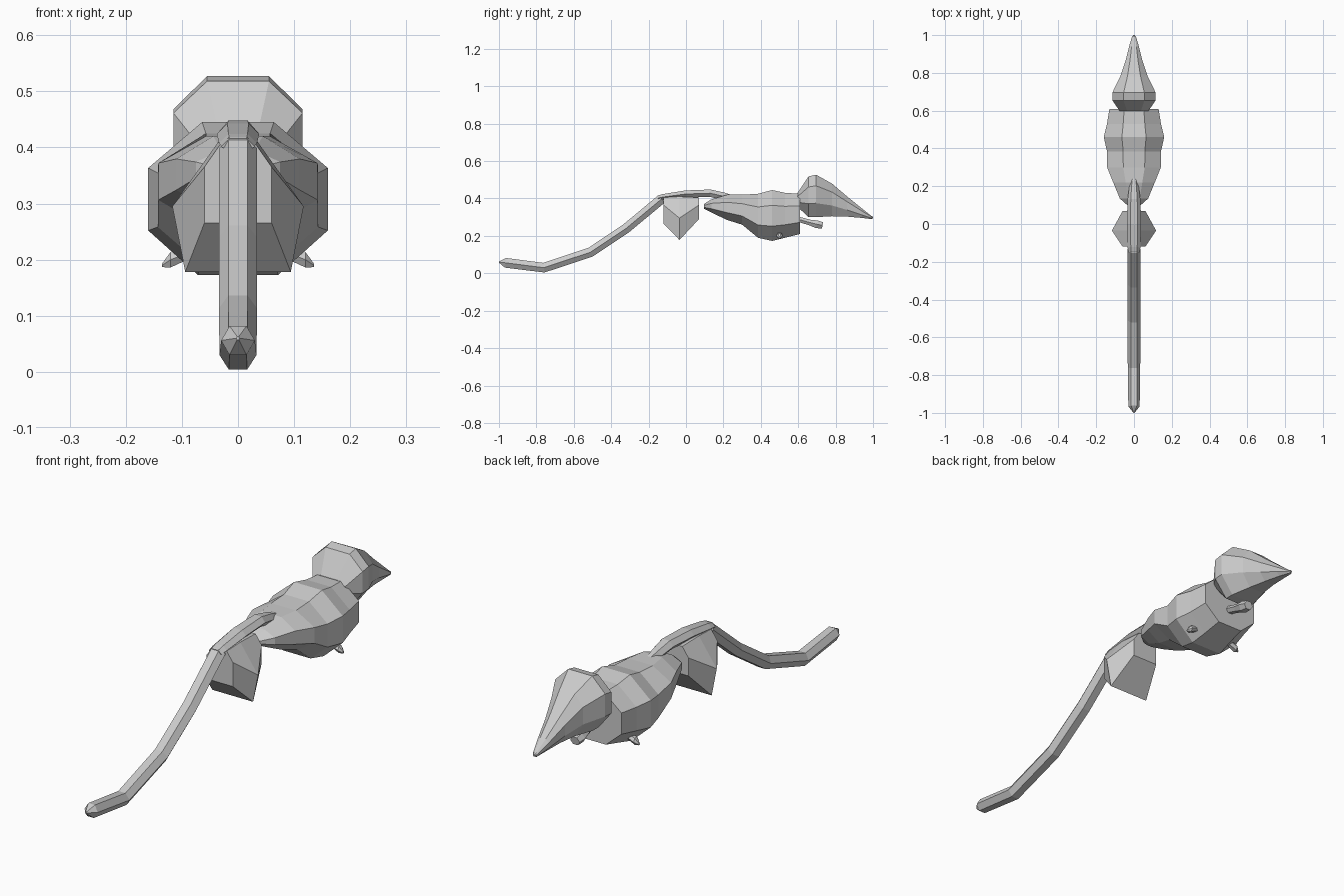
import bpy
import bmesh
from math import cos, sin, pi
from mathutils import Vector

if "Cube" in bpy.data.objects:
    bpy.data.objects.remove(bpy.data.objects["Cube"], do_unlink=True)

GREY = (0.6, 0.6, 0.6, 1)
grey = bpy.data.materials.new("plain grey")
grey.use_nodes = True
grey.diffuse_color = GREY
grey.node_tree.nodes["Principled BSDF"].inputs["Base Color"].default_value = GREY


def loft(name, rings):
    """Skin a list of equal-sized point rings and cap both ends."""
    bm = bmesh.new()
    loops = [[bm.verts.new(p) for p in ring] for ring in rings]
    n = len(loops[0])
    for a, b in zip(loops, loops[1:]):
        for i in range(n):
            j = (i + 1) % n
            bm.faces.new((a[i], a[j], b[j], b[i]))
    bm.faces.new(loops[0])
    bm.faces.new(loops[-1])
    bmesh.ops.recalc_face_normals(bm, faces=bm.faces)
    mesh = bpy.data.meshes.new(name)
    bm.to_mesh(mesh)
    bm.free()
    mesh.materials.append(grey)
    obj = bpy.data.objects.new(name, mesh)
    bpy.context.collection.objects.link(obj)
    return obj


def mirrored(y, half):
    """Close a half outline of (x, z) points, top to bottom, across x = 0."""
    return [(x, y, z) for x, z in half] + [(-x, y, z) for x, z in reversed(half)]


def octagon(y, w, low, high, top, upper, lower, bottom):
    h = high - low
    return mirrored(y, [(w * top, high), (w, low + h * upper),
                        (w, low + h * lower), (w * bottom, low)])


def tube(name, path):
    """Six-sided tube along (y, z, half width, half thickness) points."""
    rings = []
    for i, (y, z, w, t) in enumerate(path):
        a, b = path[max(i - 1, 0)], path[min(i + 1, len(path) - 1)]
        d = Vector((0, b[0] - a[0], b[1] - a[1])).normalized()
        up = Vector((0, -d.z, d.y))
        rings.append([Vector((w * cos(k * pi / 3), y, z))
                      + up * (t * sin(k * pi / 3) / sin(pi / 3)) for k in range(6)])
    return loft(name, rings)


# Body: y, half width, bottom, top
body = [(0.095, 0.03, 0.345, 0.37), (0.135, 0.075, 0.325, 0.395),
        (0.22, 0.11, 0.285, 0.42), (0.30, 0.142, 0.26, 0.42),
        (0.385, 0.143, 0.19, 0.425), (0.46, 0.16, 0.173, 0.445),
        (0.53, 0.143, 0.19, 0.43), (0.61, 0.13, 0.21, 0.425)]
loft("body", [octagon(*r, 0.4, 0.7, 0.29, 0.45) for r in body])

# Head, tapering to the snout
head = [(0.597, 0.075, 0.355, 0.43), (0.655, 0.115, 0.30, 0.518),
        (0.695, 0.115, 0.30, 0.527), (0.78, 0.073, 0.305, 0.48),
        (0.86, 0.046, 0.303, 0.412), (0.94, 0.026, 0.296, 0.347),
        (0.99, 0.011, 0.29, 0.307), (1.0, 0.004, 0.294, 0.302)]
loft("head", [octagon(*r, 0.48, 0.74, 0.33, 0.5) for r in head])

# Long tail and the arched piece joining it to the body
tube("tail", [(-1.0, 0.06, 0.003, 0.003), (-0.965, 0.056, 0.03, 0.026),
              (-0.76, 0.03, 0.033, 0.026), (-0.51, 0.113, 0.034, 0.026),
              (-0.32, 0.24, 0.034, 0.026), (-0.13, 0.398, 0.034, 0.026)])
tube("tail_base", [(-0.15, 0.402, 0.03, 0.014), (-0.12, 0.408, 0.034, 0.016),
                   (0.0, 0.424, 0.038, 0.019), (0.13, 0.428, 0.034, 0.02),
                   (0.2, 0.412, 0.025, 0.02), (0.25, 0.405, 0.015, 0.012)])

# Pouch hanging beneath the tail base
loft("pouch", [mirrored(-0.12, [(0.032, 0.405), (0.06, 0.365), (0.06, 0.265)]),
               mirrored(-0.035, [(0.035, 0.41), (0.117, 0.295), (0.094, 0.178)]),
               mirrored(0.07, [(0.032, 0.405), (0.06, 0.365), (0.06, 0.29)])])

# Small forepaw below the neck
tube("forepaw", [(0.58, 0.295, 0.018, 0.014), (0.66, 0.272, 0.02, 0.015),
                 (0.70, 0.262, 0.027, 0.021), (0.73, 0.256, 0.022, 0.017)])

# Tiny hind feet poking out from the belly
for side, label in ((1, "left"), (-1, "right")):
    rings = []
    for x, z, r in ((0.08, 0.215, 0.012), (0.12, 0.2, 0.016), (0.135, 0.19, 0.004)):
        rings.append([(side * x, 0.5 + r * cos(k * pi / 3), z + r * sin(k * pi / 3))
                      for k in range(6)])
    loft(label + "_hind_foot", rings)
